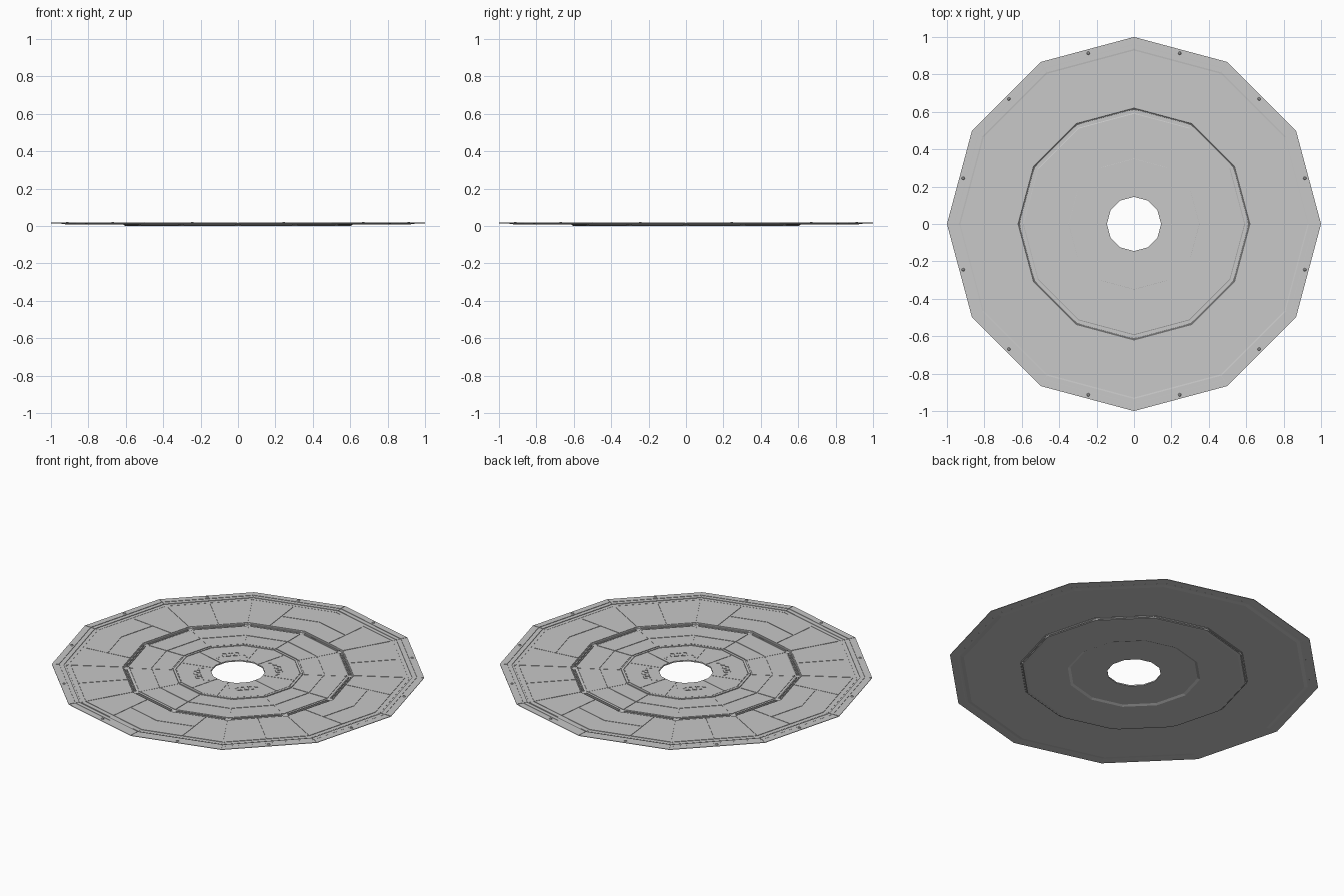
import bpy, bmesh
from math import radians, degrees, cos, sin
from mathutils import Matrix, Vector

cube = bpy.data.objects.get("Cube")
if cube:
    bpy.data.objects.remove(cube)

grey = bpy.data.materials.new("light grey metal")
grey.use_nodes = True
colour = (0.58, 0.58, 0.58, 1)
grey.diffuse_color = colour
grey.node_tree.nodes["Principled BSDF"].inputs["Base Color"].default_value = colour

CARDINALS = range(0, 360, 90)
CORNERS = range(0, 360, 30)


def polar(r, a, z):
    """Point on the twelve-sided ring whose corners lie at radius r."""
    d = r * cos(radians(15)) / cos(radians(a % 30 - 15))
    return Vector((d * cos(radians(a)), d * sin(radians(a)), z))


def finish(name, bm):
    bmesh.ops.recalc_face_normals(bm, faces=bm.faces)
    mesh = bpy.data.meshes.new(name)
    bm.to_mesh(mesh)
    bm.free()
    mesh.materials.append(grey)
    obj = bpy.data.objects.new(name, mesh)
    bpy.context.collection.objects.link(obj)


def slab(bm, r0, r1, inner, outer, z0, z1, gap=0.002):
    """Plate from r0 to r1; inner and outer are (start, end) angles at those radii."""
    r0, r1 = r0 + gap, r1 - gap
    gi, go = degrees(gap / r0), degrees(gap / r1)
    ia, ib = inner[0] + gi, inner[1] - gi
    oa, ob = outer[0] + go, outer[1] - go
    bends = [a for a in range(-360, 720, 30) if max(ia, oa) < a < min(ib, ob)]
    pairs = [(ia, oa)] + [(a, a) for a in bends] + [(ib, ob)]
    sections = []
    for a, b in pairs:
        corners = [polar(r0, a, z0), polar(r1, b, z0), polar(r1, b, z1), polar(r0, a, z1)]
        sections.append([bm.verts.new(p) for p in corners])
    for s, t in zip(sections, sections[1:]):
        for i in range(4):
            j = (i + 1) % 4
            bm.faces.new((s[i], s[j], t[j], t[i]))
    bm.faces.new(sections[0])
    bm.faces.new(sections[-1][::-1])


def ring(bm, r0, r1, z0, z1, gap=0.002):
    for a in CORNERS:
        slab(bm, r0, r1, (a, a + 30), (a, a + 30), z0, z1, gap)


def box(bm, x, y, z, sx, sy, sz, turn=0):
    m = Matrix.Rotation(radians(turn), 4, "Z") @ Matrix.Translation((x, y, z))
    bmesh.ops.create_cube(bm, size=1, matrix=m @ Matrix.Diagonal((sx, sy, sz, 1)))


# Stepped disc with a central hole, turned from a closed section
section = [(0.145, 0.006), (0.145, 0.011), (0.345, 0.011), (0.35, 0.009), (0.59, 0.009),
           (0.594, 0.007), (0.616, 0.007), (0.62, 0.012), (0.928, 0.012), (0.94, 0.014),
           (1.0, 0.016), (1.0, 0.0145), (0.945, 0.012), (0.925, 0.009), (0.615, 0.009),
           (0.605, 0.001), (0.59, 0.0), (0.36, 0.0), (0.345, 0.006)]
bm = bmesh.new()
rows = [[bm.verts.new(polar(r, a, z)) for r, z in section] for a in CORNERS]
for k, row in enumerate(rows):
    after = rows[(k + 1) % len(rows)]
    for i in range(len(section)):
        j = (i + 1) % len(section)
        bm.faces.new((row[i], row[j], after[j], after[i]))
finish("stepped_disc", bm)

# Rim: sloping outer plates, inner band and a narrow ledge
bm = bmesh.new()
ring(bm, 0.96, 1.002, 0.0145, 0.0175)
finish("rim_plates", bm)
bm = bmesh.new()
ring(bm, 0.934, 0.961, 0.0125, 0.0165, 0.0015)
ring(bm, 0.914, 0.926, 0.011, 0.013, 0.001)
finish("rim_bands", bm)

# One rivet in the middle of every rim side
bm = bmesh.new()
for a in CORNERS:
    bmesh.ops.create_cone(bm, cap_ends=True, segments=8, radius1=0.01, radius2=0.005,
                          depth=0.006, matrix=Matrix.Translation(polar(0.979, a + 15, 0.019)))
finish("rim_rivets", bm)

# Outer deck panels, with a split centre panel on each quarter
bm = bmesh.new()
lo, mid, hi, z0, z1 = 0.62, 0.76, 0.9, 0.01, 0.0145
for c in CARDINALS:
    slab(bm, lo, mid, (c - 18.6, c + 18.6), (c - 16.6, c + 16.6), z0, z1)
    slab(bm, mid, hi, (c - 16.6, c + 16.6), (c - 15, c + 15), z0, z1)
    slab(bm, lo, hi, (c + 18.6, c + 30), (c + 15, c + 30), z0, z1)
    slab(bm, lo, hi, (c - 30, c - 18.6), (c - 30, c - 15), z0, z1)
    for a in (c + 30, c + 45):
        slab(bm, lo, hi, (a, a + 15), (a, a + 15), z0, z1)
finish("outer_deck_panels", bm)

# Paired rails in the channel between the decks
bm = bmesh.new()
for a in CORNERS:
    for r in (0.596, 0.607):
        slab(bm, r, r + 0.008, (a + 1.5, a + 28.5), (a + 1.5, a + 28.5), 0.004, 0.0125, 0.001)
finish("channel_rails", bm)

# Middle deck: two rows of panels parted by ribs
bm = bmesh.new()
ring(bm, 0.355, 0.465, 0.006, 0.0115, 0.0025)
ring(bm, 0.465, 0.585, 0.006, 0.0115, 0.0025)
finish("middle_deck_panels", bm)
bm = bmesh.new()
for a in CORNERS:
    if a % 90:
        box(bm, 0.47, 0, 0.0105, 0.23, 0.012, 0.004, a)
finish("middle_deck_ribs", bm)

# Raised collar and the inner deck around the hole
bm = bmesh.new()
ring(bm, 0.334, 0.35, 0.008, 0.0145, 0.001)
finish("inner_collar", bm)
bm = bmesh.new()
for c in CARDINALS:
    for a, b in ((c - 15, c + 15), (c + 15, c + 75)):
        slab(bm, 0.144, 0.332, (a, b), (a, b), 0.009, 0.013, 0.0015)
finish("inner_deck_panels", bm)

# Louvred vents on the diagonals of the inner deck
bm = bmesh.new()
for c in CARDINALS:
    a = c + 45
    for x in (0.2, 0.235):
        box(bm, x, 0, 0.0135, 0.004, 0.09, 0.003, a)
    for y in (-0.045, -0.022, 0, 0.022, 0.045):
        box(bm, 0.2175, y, 0.0135, 0.032, 0.005, 0.003, a)
    for side in (-1, 1):
        box(bm, 0.205, side * 0.062, 0.0132, 0.018, 0.02, 0.002, a)
        box(bm, 0.185, side * 0.078, 0.0132, 0.03, 0.01, 0.002, a)
finish("inner_vents", bm)
